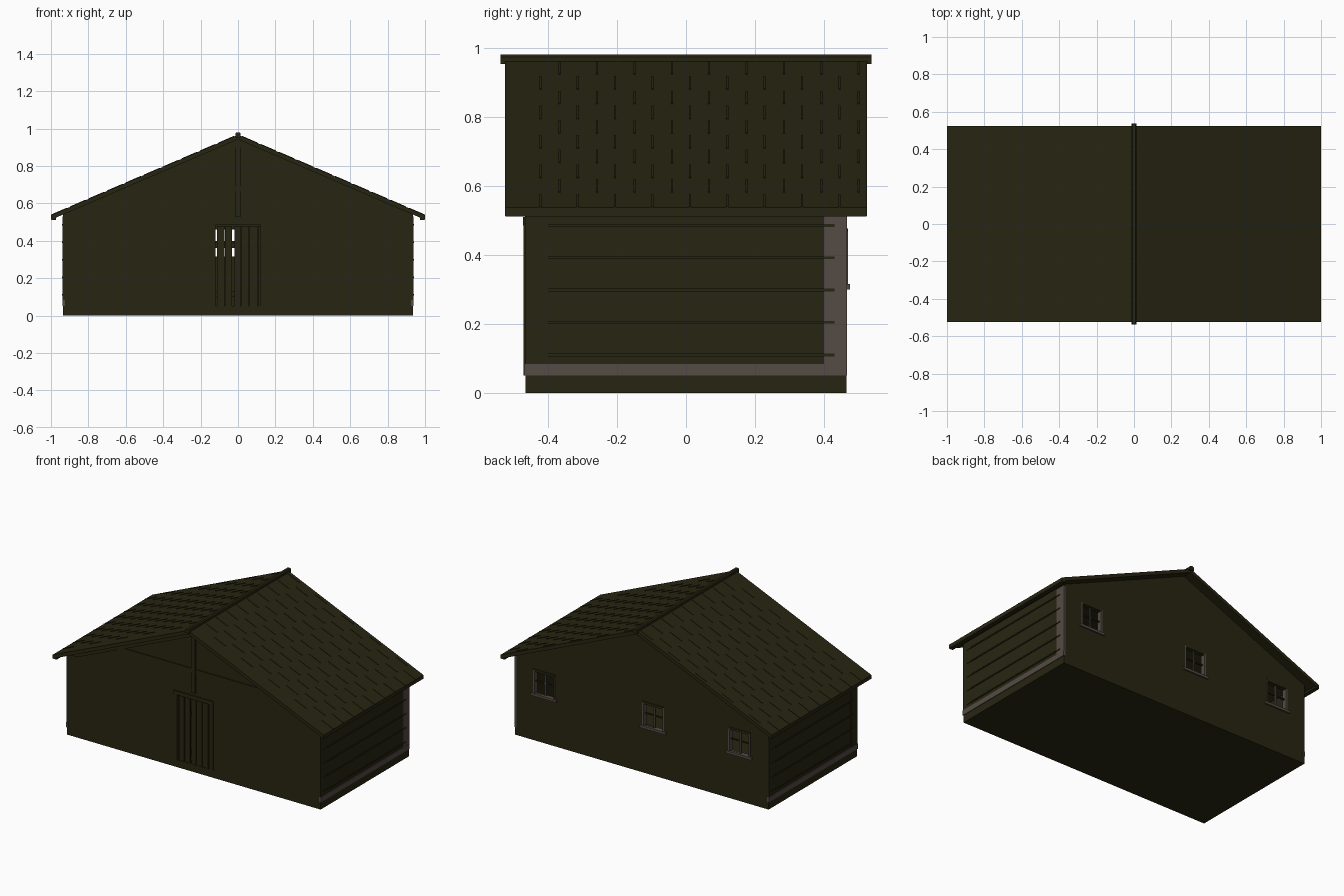
import bpy, bmesh

if "Cube" in bpy.data.objects:
    bpy.data.objects.remove(bpy.data.objects["Cube"])

def mat(name, rgb):
    m = bpy.data.materials.new(name)
    m.diffuse_color = (*rgb, 1)
    m.use_nodes = True
    m.node_tree.nodes["Principled BSDF"].inputs["Base Color"].default_value = m.diffuse_color
    return m

OLIVE = mat("dark olive", (0.0205, 0.0185, 0.0058))
GREY = mat("warm grey", (0.089, 0.069, 0.058))

def prism(bm, pts, y0, y1):
    """Extrude an x-z outline along y."""
    a = [bm.verts.new((x, y0, z)) for x, z in pts]
    b = [bm.verts.new((x, y1, z)) for x, z in pts]
    bm.faces.new(a)
    bm.faces.new(b[::-1])
    n = len(pts)
    for i in range(n):
        j = (i + 1) % n
        bm.faces.new((a[j], a[i], b[i], b[j]))

def prisms(name, items, m=OLIVE):
    bm = bmesh.new()
    for pts, y0, y1 in items:
        prism(bm, pts, y0, y1)
    bmesh.ops.recalc_face_normals(bm, faces=bm.faces[:])
    me = bpy.data.meshes.new(name)
    bm.to_mesh(me)
    bm.free()
    me.materials.append(m)
    ob = bpy.data.objects.new(name, me)
    bpy.context.collection.objects.link(ob)
    return ob

def B(x0, x1, y0, y1, z0, z1):
    """Box described as a prism."""
    return ([(x0, z0), (x1, z0), (x1, z1), (x0, z1)], y0, y1)

def boxes(name, items, m=OLIVE):
    return prisms(name, [B(*i) for i in items], m)

W, D, T = 0.935, 0.465, 0.025          # wall half width, half depth, thickness
def top(x):                            # roof top surface
    return 0.967 - 0.43 * abs(x)
def under(x):                          # roof underside
    return 0.942 - 0.43 * abs(x)

# Foundation slab
boxes("foundation", [(-W, W, -D, D, 0, 0.05)])

# Side walls
for s, n in ((1, "right"), (-1, "left")):
    a, b = sorted((s * W, s * (W - T)))
    boxes(n + "_wall", [(a, b, -D, D, 0.05, 0.54)])
    # horizontal battens
    a, b = sorted((s * W, s * (W + 0.005)))
    boxes(n + "_battens", [(a, b, -0.43, 0.43, z - 0.004, z + 0.004)
                           for z in (0.11, 0.205, 0.298, 0.392, 0.485)])
    # base board and corner boards
    a, b = sorted((s * (W - 0.01), s * (W + 0.004)))
    boxes(n + "_base_board", [(a, b, -D - 0.004, D + 0.002, 0.05, 0.084)], GREY)
    a, b = sorted((s * (W - 0.01), s * (W + 0.002)))
    boxes(n + "_front_corner_board", [(a, b, -D - 0.002, -0.40, 0.084, 0.53)])
    boxes(n + "_back_corner_board", [(a, b, 0.40, D + 0.001, 0.084, 0.53)],
          GREY if s > 0 else OLIVE)

# Front wall around the doorway
boxes("front_wall", [(-W, -0.125, -D, -D + T, 0.05, 0.53),
                     (0.125, W, -D, -D + T, 0.05, 0.53),
                     (-0.125, 0.125, -D, -D + T, 0.485, 0.53)])

# Back wall with three window openings
Z0, Z1, H = 0.315, 0.468, 0.08
centres = (-0.72, -0.085, 0.72)
edges = [-W] + [c + d for c in centres for d in (-H, H)] + [W]
back = [(edges[i], edges[i + 1], D - T, D, 0.05, 0.53) for i in range(0, 8, 2)]
for c in centres:
    back += [(c - H, c + H, D - T, D, 0.05, Z0), (c - H, c + H, D - T, D, Z1, 0.53)]
boxes("back_wall", back)

# Gable triangles
gable = [(-W, 0.53), (W, 0.53), (W, under(W)), (0, under(0)), (-W, under(W))]
prisms("front_gable", [(gable, -D, -D + T)])
prisms("back_gable", [(gable, D - T, D)])

# Front gable timber frame
frame = [B(-0.015, 0.015, -D - 0.01, -D, 0.53, 0.93),
         B(-0.586, 0.586, -D - 0.006, -D, 0.665, 0.69)]
for s in (1, -1):
    frame.append(([(0, under(0)), (s * W, under(W)), (s * (W - 0.08), under(W)),
                   (0, under(0) - 0.035)], -D - 0.008, -D))
prisms("gable_timbers", frame)

# Windows: sash bars, jambs and projecting sills
for i, c in enumerate(centres):
    boxes(f"window_frame_{i + 1}", [
        (c - H, c - H + 0.01, D - T - 0.005, D + 0.004, Z0, Z1),
        (c + H - 0.01, c + H, D - T - 0.005, D + 0.004, Z0, Z1),
        (c - 0.005, c + 0.005, D - 0.02, D - 0.01, Z0, Z1)], GREY)
    boxes(f"window_casing_{i + 1}", [
        (c - H, c + H, D - T, D + 0.004, Z1 - 0.008, Z1 + 0.008),
        (c - H, c + H, D - 0.02, D - 0.01, 0.39, 0.398)])
    boxes(f"window_sill_{i + 1}", [
        (c - H - 0.015, c + H + 0.015, D - T, D + 0.01, Z0 - 0.016, Z0)], GREY)

# Door frame
boxes("door_frame", [(-0.145, -0.12, -D - 0.006, -D + T, 0.05, 0.485),
                     (0.12, 0.145, -D - 0.006, -D + T, 0.05, 0.485),
                     (-0.145, 0.145, -D - 0.008, -D + T, 0.485, 0.51)])
# Plank door with narrow gaps and two ledges behind
planks = [(-0.112, -0.073), (-0.069, -0.031), (-0.018, 0.013),
          (0.017, 0.058), (0.062, 0.103), (0.107, 0.12)]
boxes("door_planks", [(a, b, -D + 0.003, -D + 0.015, 0.05, 0.478) for a, b in planks])
boxes("door_ledges", [(-0.12, 0.12, -D + 0.015, -D + 0.025, z, z + 0.03)
                      for z in (0.10, 0.36)])

# Roof slopes
for s, n in ((1, "right"), (-1, "left")):
    prisms(n + "_roof", [([(0, top(0)), (s, top(1)), (s, under(1)), (0, under(0))],
                          -0.525, 0.525)])
    # eave board
    a, b = sorted((s * 0.972, s * 0.996))
    boxes(n + "_eave_board", [(a, b, -0.523, 0.523, 0.511, 0.53)])
    # staggered shingle seams
    seams = []
    for r in range(10):
        z = 0.94 - 0.0427 * r
        x0, x1 = ((0.967 - z - d) / 0.43 for d in (0.018, -0.018))
        x0 = max(x0, 0.014)
        prof = [(s * x0, top(x0)), (s * x1, top(x1)),
                (s * x1, top(x1) + 0.003), (s * x0, top(x0) + 0.003)]
        y = -0.366 if r % 2 == 0 else -0.422
        seams += [(prof, y + 0.1083 * k - 0.003, y + 0.1083 * k + 0.003)
                  for k in range(9)]
    prisms(n + "_shingle_seams", seams)

# Ridge cap
prisms("ridge_cap", [([(-0.014, 0.953), (0.014, 0.953), (0.014, 0.974),
                       (0.008, 0.98), (-0.008, 0.98), (-0.014, 0.974)],
                      -0.538, 0.538)])
